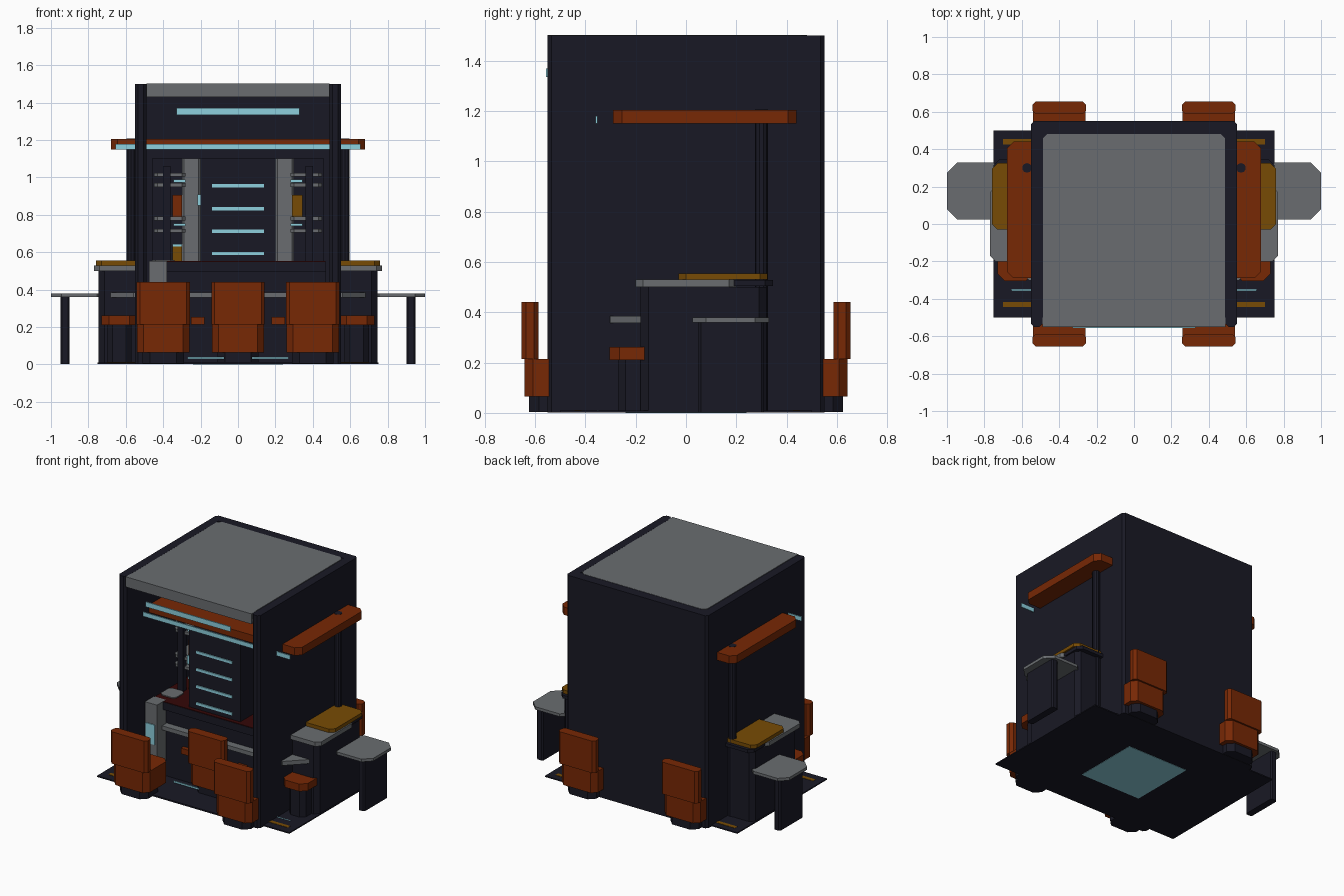
import bpy, bmesh, math

if "Cube" in bpy.data.objects:
    bpy.data.objects.remove(bpy.data.objects["Cube"])


def material(name, rgb):
    m = bpy.data.materials.new(name)
    m.diffuse_color = (*rgb, 1)
    m.use_nodes = True
    m.node_tree.nodes["Principled BSDF"].inputs["Base Color"].default_value = m.diffuse_color
    return m


NAVY = material("dark navy", (0.0095, 0.0095, 0.018))
GREY = material("mid grey", (0.142, 0.152, 0.162))
RUST = material("rust orange", (0.185, 0.021, 0.0015))
OCHRE = material("ochre", (0.185, 0.071, 0.0015))
CYAN = material("pale cyan", (0.27, 0.63, 0.73))
MAROON = material("dark maroon", (0.035, 0.002, 0.002))


def finish(name, bm, mat):
    bmesh.ops.recalc_face_normals(bm, faces=bm.faces)
    me = bpy.data.meshes.new(name)
    bm.to_mesh(me)
    bm.free()
    me.materials.append(mat)
    ob = bpy.data.objects.new(name, me)
    bpy.context.collection.objects.link(ob)
    return ob


def block(name, xs, ys, zs, mat, cut=0.0):
    """Box whose vertical corners are cut off by the given amount."""
    (x0, x1), (y0, y1), (z0, z1) = sorted(xs), sorted(ys), zs
    c = cut
    if c:
        pts = [(x0 + c, y0), (x1 - c, y0), (x1, y0 + c), (x1, y1 - c),
               (x1 - c, y1), (x0 + c, y1), (x0, y1 - c), (x0, y0 + c)]
    else:
        pts = [(x0, y0), (x1, y0), (x1, y1), (x0, y1)]
    bm = bmesh.new()
    rings = [[bm.verts.new((x, y, z)) for x, y in pts] for z in (z0, z1)]
    for ring in rings:
        bm.faces.new(ring)
    for i in range(len(pts)):
        j = (i + 1) % len(pts)
        bm.faces.new((rings[0][i], rings[0][j], rings[1][j], rings[1][i]))
    return finish(name, bm, mat)


def pair(name, xs, ys, zs, mat, cut=0.0):
    """The same block on the right and mirrored to the left."""
    for side, s in (("right", 1), ("left", -1)):
        block(f"{name}_{side}", (s * xs[0], s * xs[1]), ys, zs, mat, cut)


def pole(name, x, y, r, z0, z1, mat):
    bm = bmesh.new()
    bmesh.ops.create_cone(bm, cap_ends=True, segments=10, radius1=r, radius2=r, depth=z1 - z0)
    bmesh.ops.translate(bm, verts=bm.verts, vec=(x, y, (z0 + z1) / 2))
    finish(name, bm, mat)


def chair(name, x, y, s):
    """Chair whose backrest outer face is at y; s is the direction it faces."""
    block(name + "_base", (x - .11, x + .11), (y + s * .03, y + s * .22), (.004, .065), NAVY, .04)
    block(name + "_seat", (x - .14, x + .14), (y + s * .012, y + s * .26), (.065, .215), RUST, .035)
    block(name + "_back", (x - .143, x + .143), (y, y + s * .068), (.215, .44), RUST, .018)


# Floor plate with its ochre stripes and the cyan underside plate
block("floor_plate", (-.75, .75), (-.5, .5), (.002, .01), NAVY)
block("floor_shell", (-.535, .535), (-.535, .535), (.002, .012), NAVY)
block("underside_plate", (-.24, .24), (-.24, .24), (0, .003), CYAN)
for y in (-.43, .44):
    pair("floor_stripe", (.53, .7), (y - .014, y + .014), (.009, .012), OCHRE)
pair("floor_light", (.53, .655), (-.353, -.347), (.009, .012), CYAN)

# Booth shell and roof
pair("side_wall", (.49, .55), (-.55, .55), (.002, 1.5), NAVY, .016)
block("back_wall", (-.534, .534), (.48, .55), (.002, 1.5), NAVY)
block("roof_edge", (-.49, .49), (-.54, .49), (1.43, 1.497), NAVY)
block("roof", (-.487, .487), (-.55, .482), (1.43, 1.502), GREY, .025)
block("roof_front", (-.49, .49), (-.551, -.5), (1.43, 1.502), GREY)

# Canopy slab through the walls, its poles and the light strips
block("canopy", (-.68, .68), (-.29, .44), (1.15, 1.205), RUST, .035)
block("canopy_light", (-.655, .655), (-.359, -.351), (1.15, 1.18), CYAN)
block("sign_light", (-.33, .33), (-.557, -.549), (1.335, 1.37), CYAN)
for s in (-1, 1):
    pole("canopy_pole", s * .572, .3, .026, .01, 1.207, NAVY)

# Side counters with trays
pair("side_counter", (.5, .745), (-.18, .32), (.01, .5), NAVY, .03)
pair("counter_top", (.5, .77), (-.2, .2), (.5, .53), GREY, .03)
pair("counter_ledge", (.5, .75), (.15, .345), (.505, .528), NAVY, .03)
pair("counter_tray", (.5, .76), (-.03, .325), (.53, .555), OCHRE, .03)

# Side tables
pair("table_top", (.70, 1.0), (.025, .33), (.36, .38), GREY, .055)
pair("table_leg", (.90, .95), (.05, .31), (.002, .36), NAVY, .01)

# Side stools and low ledge
pair("stool_base", (.57, .70), (-.27, -.12), (.01, .21), NAVY, .03)
pair("stool_seat", (.54, .73), (-.305, -.10), (.21, .262), RUST, .04)
block("low_ledge", (-.70, .70), (-.303, .02), (.357, .386), GREY, .14)

# Chairs at front and back, and one inside
for x, side in ((-.4, "left"), (.4, "right")):
    chair("front_chair_" + side, x, -.655, 1)
    chair("back_chair_" + side, x, .655, -1)
chair("inner_chair", 0, -.37, 1)

# Inner counter with kick light and small seats
block("inner_counter", (-.47, .47), (-.25, .30), (.012, .5), NAVY)
block("inner_counter_rim", (-.47, .47), (-.29, .30), (.495, .548), NAVY)
block("inner_counter_top", (-.468, .468), (-.288, .30), (.545, .552), MAROON)
block("counter_plate", (-.46, -.34), (-.22, -.10), (.551, .559), GREY, .02)
block("kick_light", (-.27, .27), (-.335, -.328), (.028, .04), CYAN)
pair("inner_stool", (.18, .25), (-.28, -.24), (.215, .255), RUST)

# Terminal post with its screen
block("terminal", (-.475, -.38), (-.36, -.26), (.012, .553), GREY)
block("terminal_screen", (-.465, -.395), (-.366, -.359), (.27, .41), CYAN)

# Central cabinet, light bars and grey side columns
block("cabinet", (-.2, .2), (-.26, .2), (.552, 1.1), NAVY)
for z in (.593, .713, .833, .955):
    block("cabinet_light", (-.14, .14), (-.267, -.259), (z - .009, z + .009), CYAN)
pair("cabinet_column", (.2, .3), (.06, .2), (.552, 1.1), GREY, .012)
block("cabinet_side_light", (-.216, -.2), (-.26, -.251), (.85, .91), CYAN)

# Side shelves with posts and goods
for z in (.705, .77, .95, 1.005):
    pair("shelf", (.28, .45), (-.08, .16), (z, z + .02), GREY, .02)
for z in (.745, .98):
    pair("shelf_light", (.28, .345), (-.07, -.064), (z - .006, z + .008), CYAN)
block("low_goods_light", (-.35, -.30), (-.057, -.049), (.63, .645), CYAN)
pair("shelf_post", (.36, .40), (-.10, -.06), (.552, 1.06), NAVY)
pair("shelf_back", (.28, .46), (.34, .36), (.552, 1.1), NAVY)
block("left_goods", (-.35, -.30), (-.05, .06), (.79, .905), RUST)
block("right_goods", (.29, .345), (-.05, .06), (.79, .905), OCHRE)
block("low_goods", (-.35, -.30), (-.05, .05), (.552, .63), OCHRE)
